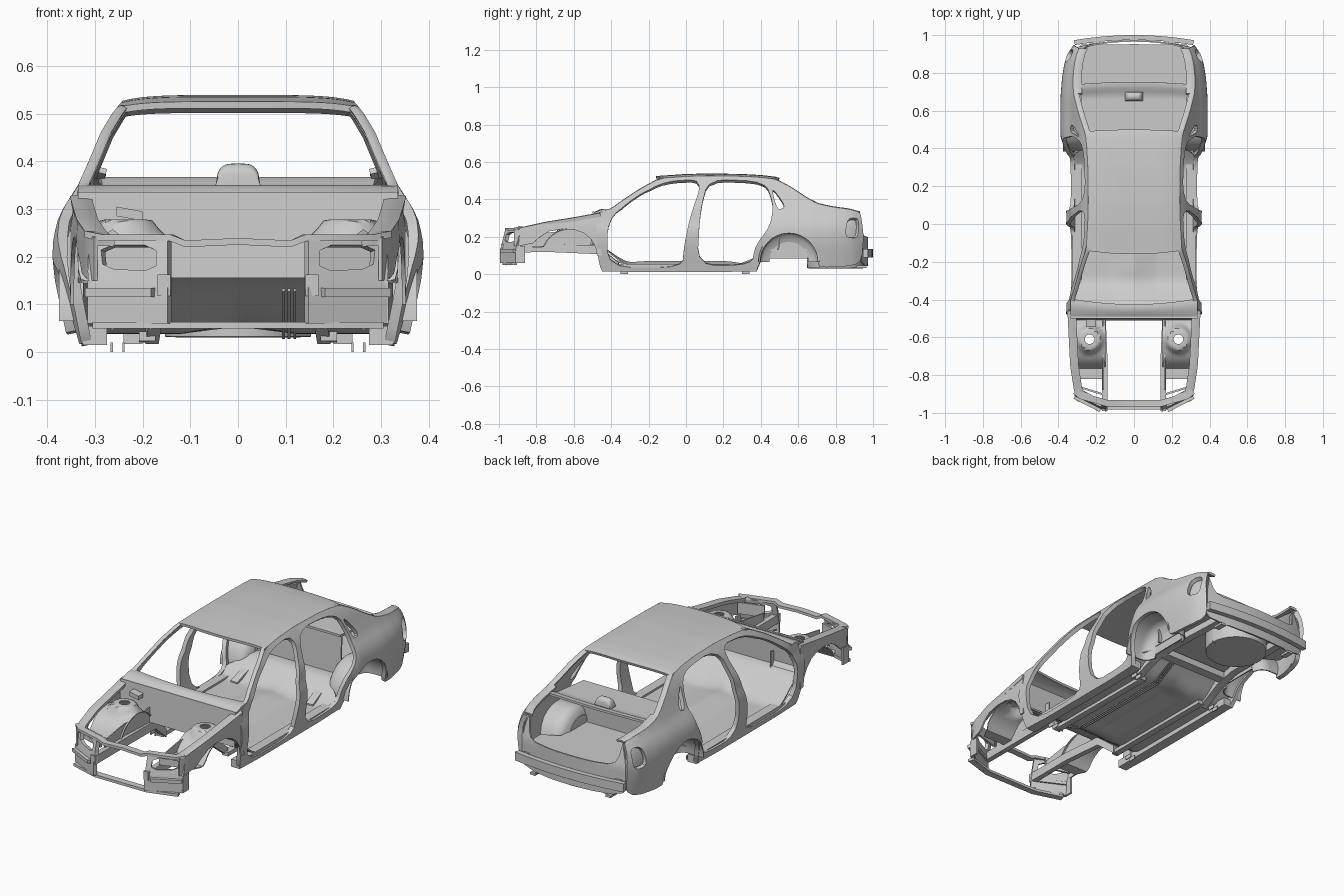
import bpy, math
from mathutils import Vector
from mathutils.geometry import delaunay_2d_cdt

if "Cube" in bpy.data.objects:
    bpy.data.objects.remove(bpy.data.objects["Cube"])


def interp(pts, t):
    """Value at t along a line of (t, value) points."""
    if t <= pts[0][0]:
        return pts[0][1]
    for (a, va), (b, vb) in zip(pts, pts[1:]):
        if t <= b:
            return va + (vb - va) * (t - a) / (b - a)
    return pts[-1][1]


def ramp(t, a, b):
    t = min(1, max(0, (t - a) / (b - a)))
    return t * t * (3 - 2 * t)


def rounded(pts, n=2):
    """Corner cutting on a closed loop."""
    for _ in range(n):
        out = []
        for p, q in zip(pts, pts[1:] + pts[:1]):
            p, q = Vector(p), Vector(q)
            out += [p.lerp(q, .2), p.lerp(q, .8)]
        pts = out
    return [Vector(p) for p in pts]


def make(name, verts, faces, thick=0, mirror=False):
    me = bpy.data.meshes.new(name)
    me.from_pydata([tuple(v) for v in verts], [], faces)
    ob = bpy.data.objects.new(name, me)
    bpy.context.collection.objects.link(ob)
    if thick:
        m = ob.modifiers.new("thickness", 'SOLIDIFY')
        m.thickness, m.offset = thick, -1
    if mirror:
        m = ob.modifiers.new("mirror", 'MIRROR')
        m.use_mirror_merge = False
    return ob


def panel(name, outline, holes, fmap, thick=.01, mirror=True, step=.022, cuts=2):
    """Sheet with holes, drawn flat and then bent by fmap."""
    loops = []
    for raw in [rounded(outline, cuts)] + [rounded(h, max(cuts, 1) + (cuts > 0)) for h in holes]:
        loop = []
        for p, q in zip(raw, raw[1:] + raw[:1]):
            n = max(1, math.ceil((q - p).length / step))
            loop += [p.lerp(q, i / n) for i in range(n)]
        loops.append(loop)
    pts, edges = [], []
    for l in loops:
        b = len(pts)
        edges += [(b + i, b + (i + 1) % len(l)) for i in range(len(l))]
        pts += l

    def inside(p):
        odd = False
        for l in loops:
            for a, b in zip(l, l[1:] + l[:1]):
                if (a.y > p.y) != (b.y > p.y) and p.x < a.x + (p.y - a.y) * (b.x - a.x) / (b.y - a.y):
                    odd = not odd
        return odd
    lo = [min(p[k] for p in pts) for k in (0, 1)]
    hi = [max(p[k] for p in pts) for k in (0, 1)]
    rim = list(pts)
    for i in range(int((hi[0] - lo[0]) / step) + 1):
        for j in range(int((hi[1] - lo[1]) / step) + 1):
            p = Vector((lo[0] + i * step, lo[1] + j * step))
            if inside(p) and min((p - r).length for r in rim) > step * .5:
                pts.append(p)
    res = delaunay_2d_cdt(pts, edges, [], 0, 1e-5)
    v = res[0]
    faces = [f for f in res[2] if inside(sum((v[i] for i in f), Vector((0, 0))) / len(f))]
    return make(name, [fmap(p.x, p.y) for p in v], faces, thick, mirror)


def surf(name, f, nu, nv, thick=.01, mirror=False):
    """Grid surface from f(u, v)."""
    verts = [f(i / nu, j / nv) for j in range(nv + 1) for i in range(nu + 1)]
    w = nu + 1
    faces = [(j * w + i, j * w + i + 1, j * w + w + i + 1, j * w + w + i) for j in range(nv) for i in range(nu)]
    return make(name, verts, faces, thick, mirror)


def bar(name, path, w, h, mirror=False):
    """Rectangular beam along a path."""
    verts, faces, P = [], [], [Vector(p) for p in path]
    for i, p in enumerate(P):
        d = P[min(i + 1, len(P) - 1)] - P[max(i - 1, 0)]
        s = Vector((-d.y, d.x, 0)).normalized() * w / 2
        u = Vector((0, 0, h / 2))
        verts += [p - s - u, p + s - u, p + s + u, p - s + u]
    for i in range(len(P) - 1):
        a = 4 * i
        faces += [(a + (k + 1) % 4, a + k, a + 4 + k, a + 4 + (k + 1) % 4)[::-1] for k in range(4)]
    n = len(verts)
    faces += [(0, 3, 2, 1), (n - 4, n - 3, n - 2, n - 1)]
    return make(name, verts, faces, 0, mirror)


# Body section, jamb inset and side outline
SEC = [(0, .355), (.1, .375), (.15, .384), (.2, .389), (.24, .387), (.28, .377), (.31, .362), (.34, .34),
       (.4, .313), (.46, .288), (.5, .264), (.515, .252), (.535, .235)]
INS = [(-.5, .03), (.36, .03), (.4, .02), (.46, 0), (.68, 0), (.78, .008), (.85, .02), (.9, .036), (.95, .07)]
TOP = [(-.48, .32), (-.4, .35), (-.33, .4), (-.25, .453), (-.14, .513), (0, .523), (.12, .527), (.3, .524),
       (.4, .518), (.48, .508), (.56, .465), (.64, .412), (.7, .378), (.78, .36), (.87, .348), (.93, .332)]


def side_x(y, z, inset=0):
    i = interp(INS, y) * (1 - ramp(z, .28, .36) if y < .5 else 1)
    return interp(SEC, z) - i - inset


def arch(c, z, r, n=14):
    return [(c - r * math.cos(math.pi * k / n), z + r * math.sin(math.pi * k / n)) for k in range(n + 1)]


# Body side: pillars, sill, roof rail and rear quarter
outline = [(-.445, .012), (.375, .012), (.385, .04)] + arch(.55, .065, .155) + \
    [(.715, .035), (.9, .045), (.94, .08), (.95, .2), (.94, .29)] + TOP[::-1] + [(-.475, .12), (-.46, .04)]
front_door = [(-.42, .035), (-.02, .035), (-.01, .15), (.02, .3), (.09, .508), (-.11, .497), (-.27, .415), (-.42, .29)]
rear_door = [(.06, .045), (.35, .05), (.37, .15), (.45, .26), (.468, .37), (.425, .495), (.12, .51), (.075, .33)]
quarter_window = [(.455, .472), (.535, .36), (.488, .342)]
lamp = [(.85, .2), (.92, .19), (.925, .3), (.865, .3)]
panel("body_side", outline, [front_door, rear_door, quarter_window, lamp],
      lambda y, z: (side_x(y, z), y, z), .022, cuts=1)
panel("tail_lamp_pocket", [(.83, .17), (.935, .17), (.93, .32), (.84, .32)], [],
      lambda y, z: (side_x(y, z, .03), y, z), .005)
bar("sill_beam", [(.3, -.45, .035), (.3, .38, .035)], .05, .04, True)


# Pillar and deck edges running inward from the side outline
def edge(u, v, y0, y1, w):
    y = y0 + (y1 - y0) * v
    z = interp(TOP, y)
    return (side_x(y, z) - w * (1 - u), y, z + .004 * math.sin(u * math.pi))


surf("windscreen_pillar", lambda u, v: edge(u, v, -.43, -.12, .022), 3, 16, .012, True)
surf("rear_pillar_edge", lambda u, v: edge(u, v, .46, .72, .03), 3, 14, .012, True)
surf("boot_shoulder", lambda u, v: edge(u, v, .69, .93, .045), 4, 14, .012, True)


# Roof
def roof(u, v):
    s = 2 * u - 1
    y = -.14 + .63 * v
    z = interp(TOP, y)
    return (s * side_x(y, z), y + (1 - s * s) * (-.02 + .03 * v), z + .012 * (1 - abs(s) ** 5))


surf("roof", roof, 28, 28, .014)


# Floor: smooth toe board, soft centre ridge, seat step and boot floor
def floor(u, v):
    y = -.5 + 1.45 * v
    x = (2 * u - 1) * interp([(.36, .325), (.42, .24), (.7, .24), (.74, .33), (.88, .33), (.95, .28)], y)
    z = .045 + .12 * (1 - ramp(y, -.5, -.28)) + .09 * ramp(y, .28, .46)
    z += .025 * (1 - abs(x) / .12) * (abs(x) < .12) * (1 - ramp(y, .2, .4)) * ramp(y, -.48, -.2)
    return (x, y, z)


def spare_well(u, v):
    r = .15 * min(1, .75 + .25 * v) if u > .7 else .15 * u / .7 * (.75 + .25 * v)
    r, z = (.15, .035 + .095 * (u - .7) / .3) if u > .7 else (.15 * u / .7, .035)
    return (r * math.cos(v * math.tau), .8 + r * math.sin(v * math.tau), z)


surf("floor", floor, 44, 70, .007)
surf("spare_wheel_well", spare_well, 10, 32, .004)
surf("firewall", lambda u, v: ((2 * u - 1) * .335, -.49 - .01 * v, .335 - .18 * v), 8, 6, .01)
surf("cowl", lambda u, v: ((2 * u - 1) * .335, -.5 + .085 * v - .03 * v * (1 - (2 * u - 1) ** 2) + .02 * v,
                           .325 + .025 * math.sin(v * 2)), 16, 5, .012)
surf("parcel_shelf", lambda u, v: ((2 * u - 1) * (.255 + .037 * v), .49 + .25 * v + .012 * v * (1 - (2 * u - 1) ** 2),
                                   .345 + .022 * ramp(v, .7, .95)), 16, 16, .012)
surf("seat_bulkhead", lambda u, v: ((2 * u - 1) * .255, .49 + .01 * v, .13 + .215 * v), 8, 4, .008)

# High brake lamp on the shelf
surf("high_brake_lamp", lambda u, v: ((2 * v - 1) * .047, .675 - .024 * math.cos(u * math.pi),
                                      .35 + .045 * math.sin(u * math.pi) ** .5 * (1 - (2 * v - 1) ** 4) ** .5), 12, 20, 0)


# Wheelhouses: rear arch tunnels with inner walls
def rear_house(u, v):
    a = math.pi * u
    k = math.sqrt(max(0, 1 - (1 - min(v, .4) / .4) ** 2)) * .35 + .65
    return (.235 + .14 * v, .55 - .16 * k * math.cos(a), .065 + .16 * k * math.sin(a))


surf("rear_wheelhouse", rear_house, 24, 12, .006, True)
panel("rear_wheelhouse_wall", arch(.55, .085, .1), [], lambda y, z: (.236, y, z), .006, cuts=0)


# Front apron with strut tower
def apron_z(x, y):
    z = max(.15, .09 + math.sqrt(max(0, .155 ** 2 - (y + .62) ** 2)))
    d = math.hypot(x - .235, y + .61)
    return z + (.278 - z) * (1 - ramp(d, .05, .085))


hole = [(.235 + .026 * math.cos(k * .5236), -.61 + .026 * math.sin(k * .5236)) for k in range(12)]
panel("strut_apron", [(.152, -.82), (.3, -.82), (.335, -.75), (.335, -.47), (.152, -.47)], [hole],
      lambda x, y: (x, y, apron_z(x, y)), .006, step=.014, cuts=0)
panel("inner_apron_wall", [(-.88, .12), (-.47, .12), (-.47, .24), (-.55, .228), (-.62, .245), (-.69, .228), (-.76, .22),
                           (-.88, .2)], [], lambda y, z: (.166, y, z), .006, cuts=0)
bar("front_chassis_rail", [(.155, -.99, .14), (.155, -.7, .14), (.165, -.47, .13), (.18, -.36, .04)], .028, .045, True)


# Upper wing with wheel arch, and its rail
def wing_x(y, z=.25):
    return interp([(-.92, .302), (-.88, .318), (-.75, .338), (-.47, .352)], y) - .12 * max(0, z - .25)


WING = [(-.92, .24), (-.75, .278), (-.6, .302), (-.46, .327)]
panel("front_wing", WING + [(-.45, .1), (-.475, .1), (-.485, .15), (-.51, .19), (-.55, .222), (-.6, .238), (-.66, .242),
                            (-.73, .23), (-.78, .2), (-.82, .165), (-.9, .15), (-.92, .15)], [],
      lambda y, z: (wing_x(y, z), y, z), .008, cuts=0)
surf("wing_rail", lambda u, v: (wing_x(-.92 + .46 * v) - .045 * (1 - u), -.92 + .46 * v,
                                interp(WING, -.92 + .46 * v) + .003 * math.sin(u * 3.1)), 3, 16, .02, True)


# Front end: lamp frames, bumper mounts, cross bars
def front_y(x, z):
    return -.995 + .5 * (x - .145) + .25 * max(0, z - .13)


panel("lamp_frame", [(.148, .06), (.312, .06), (.315, .17), (.312, .248), (.148, .24)],
      [[(.172, .17), (.283, .175), (.288, .224), (.172, .224)]],
      lambda x, z: (x, front_y(x, z), z), .02, cuts=0)
bar("bumper_mount", [(.172, -.975, .125), (.31, -.905, .125)], .045, .018, True)
bar("lamp_bucket", [(.17, -.9, .2), (.3, -.86, .2)], .01, .06, True)
bar("front_side_closing", [(.31, -.91, .105), (.31, -.86, .105)], .01, .09, True)
bar("upper_cross_bar", [(-.31, -.885, .247), (-.28, -.91, .24), (-.14, -.95, .24), (-.11, -.95, .227), (0, -.95, .232),
                        (.11, -.95, .227), (.14, -.95, .24), (.28, -.91, .24), (.31, -.885, .247)], .035, .014)
bar("lower_cross_bar", [(-.3, -.92, .056), (-.15, -.965, .056), (.15, -.965, .056), (.3, -.92, .056)], .035, .014)
bar("relay_box", [(-.255, -.525, .295), (-.2, -.525, .285)], .04, .02)

# Rear end: valance, bumper beam, supports
panel("rear_valance", [(-.31, .07), (-.2, .045), (.2, .045), (.31, .07), (.32, .2), (.305, .325), (.275, .34), (.255, .22),
                       (.2, .2), (-.2, .2), (-.255, .22), (-.275, .34), (-.305, .325), (-.32, .2)], [],
      lambda x, z: (x, .965 - .4 * x * x - .25 * max(0, z - .2), z), .008, False, cuts=1)
bar("rear_bumper_beam", [(x * .0525, .987 - .27 * (x * .0525) ** 2, .112) for x in range(-6, 7)], .026, .045)
bar("bumper_support", [(.2, .92, .112), (.2, .97, .112)], .04, .035, True)
bar("tow_bracket", [(.22, .91, .04), (.22, .965, .04)], .03, .012, True)

# Underbody rails, cross members, jacking points and pipes
bar("floor_rail", [(.19, -.38, .033), (.19, .3, .03)], .035, .02, True)
bar("rear_chassis_rail", [(.22, .28, .035), (.21, .44, .1), (.2, .55, .112), (.19, .94, .105)], .04, .035, True)
bar("rear_cross_member", [(-.22, .46, .105), (.22, .46, .105)], .05, .035)
for y in (-.35, .3):
    for x in (.24, .265):
        bar("jacking_point", [(x, y, .01), (x, y + .04, .01)], .005, .02, True)
for x in (.095, .107, .119):
    bar("fuel_pipe", [(x, -.47, .13), (x, -.36, .065), (x, -.27, .032), (x, .3, .03), (x, .44, .1)], .006, .006)

# Apply modifiers and shade
bpy.ops.object.select_all(action='SELECT')
bpy.context.view_layer.objects.active = bpy.data.objects["roof"]
bpy.ops.object.convert(target='MESH')
bpy.ops.object.shade_smooth_by_angle(angle=math.radians(35))
